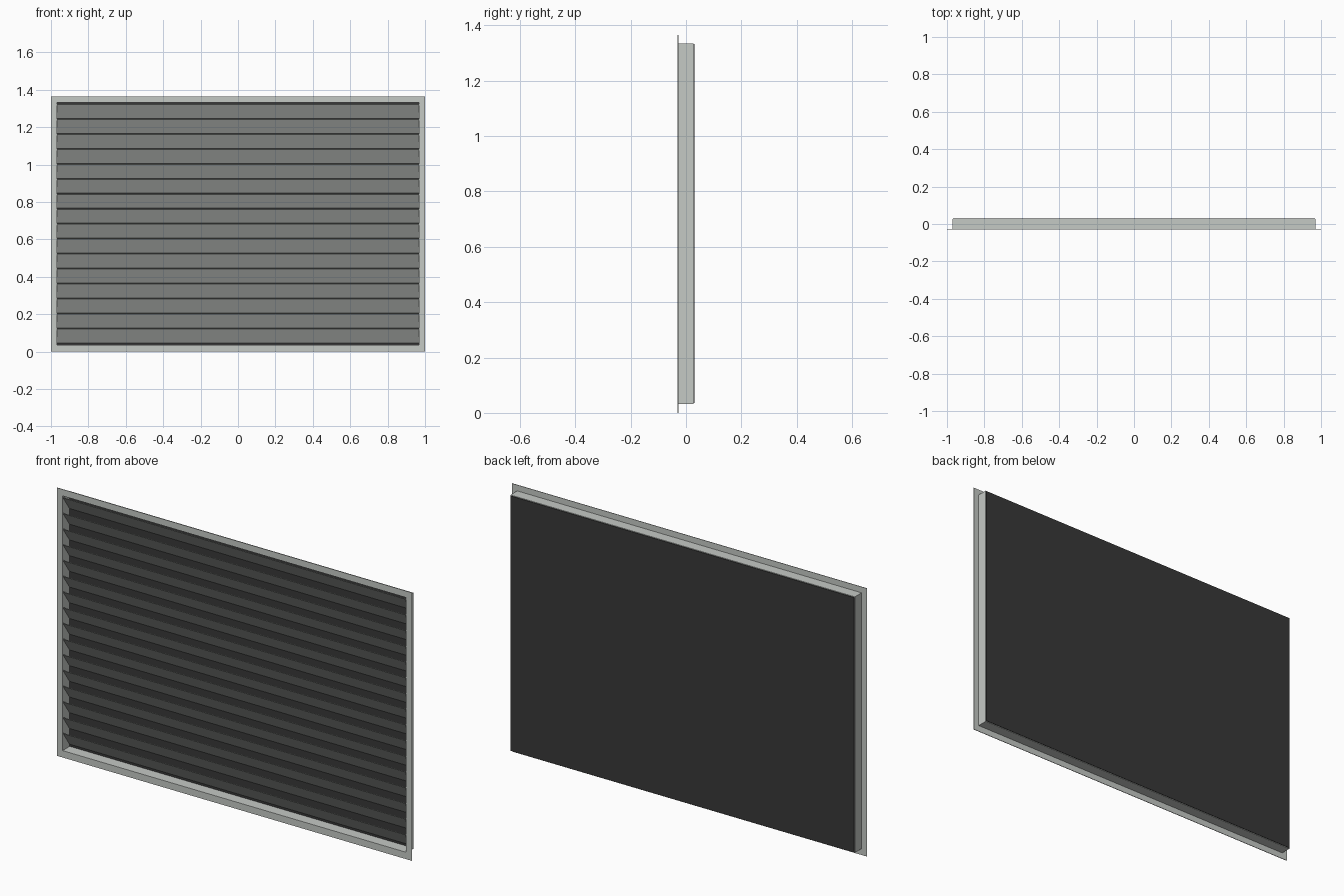
import bpy, bmesh

if "Cube" in bpy.data.objects:
    bpy.data.objects.remove(bpy.data.objects["Cube"])

W, H = 1.0, 1.365          # half width and height of the flange
IW, Z0, Z1 = 0.97, 0.032, 1.335   # outer size of the sleeve
FRONT, BACK = -0.03, 0.03
T = 0.003                  # sheet thickness
SLATS, PITCH = 16, 0.08


def material(name, rgb):
    m = bpy.data.materials.new(name)
    m.diffuse_color = (*rgb, 1)
    m.use_nodes = True
    m.node_tree.nodes["Principled BSDF"].inputs["Base Color"].default_value = m.diffuse_color
    return m


metal = material("light grey metal", (0.56, 0.585, 0.56))
dark = material("dark backing", (0.04, 0.04, 0.04))


def finish(name, bm, mat):
    bmesh.ops.recalc_face_normals(bm, faces=bm.faces)
    me = bpy.data.meshes.new(name)
    bm.to_mesh(me)
    bm.free()
    me.materials.append(mat)
    ob = bpy.data.objects.new(name, me)
    bpy.context.collection.objects.link(ob)
    return ob


def ring(name, outer, inner, y0, y1, mat):
    """Rectangular ring; outer and inner are (half width, bottom, top)."""
    bm = bmesh.new()
    loops = []
    for (w, a, b), y in ((outer, y0), (inner, y0), (inner, y1), (outer, y1)):
        loops.append([bm.verts.new((x, y, z))
                      for x, z in ((-w, a), (w, a), (w, b), (-w, b))])
    for k in range(4):
        p, q = loops[k], loops[(k + 1) % 4]
        for i in range(4):
            j = (i + 1) % 4
            bm.faces.new((p[i], p[j], q[j], q[i]))
    return finish(name, bm, mat)


def prism(name, profile, half, mat):
    """Extrude a (y, z) profile along x."""
    bm = bmesh.new()
    l = [bm.verts.new((-half, y, z)) for y, z in profile]
    r = [bm.verts.new((half, y, z)) for y, z in profile]
    bm.faces.new(l)
    bm.faces.new(r[::-1])
    n = len(profile)
    for i in range(n):
        j = (i + 1) % n
        bm.faces.new((l[i], l[j], r[j], r[i]))
    return finish(name, bm, mat)


# Front flange and the sleeve behind it
inner = (IW - T, Z0 + T, Z1 - T)
ring("flange", (W, 0, H), inner, FRONT, FRONT + T, metal)
ring("sleeve", (IW, Z0, Z1), inner, FRONT + T, BACK - T, metal)

# Dark panel closing the back
prism("back_panel", [(BACK - T, Z0 + T), (BACK, Z0 + T),
                     (BACK, Z1 - T), (BACK - T, Z1 - T)], IW - T, dark)

# Slanted slats, high at the front and low at the back
for i in range(SLATS):
    z = 0.045 + i * PITCH
    top, low = z + PITCH - 0.001, z + 0.002
    prism(f"slat_{i + 1}", [(FRONT + T, top - T), (FRONT + T, top),
                            (0.025, low + T), (0.025, low)], IW - T, metal)
